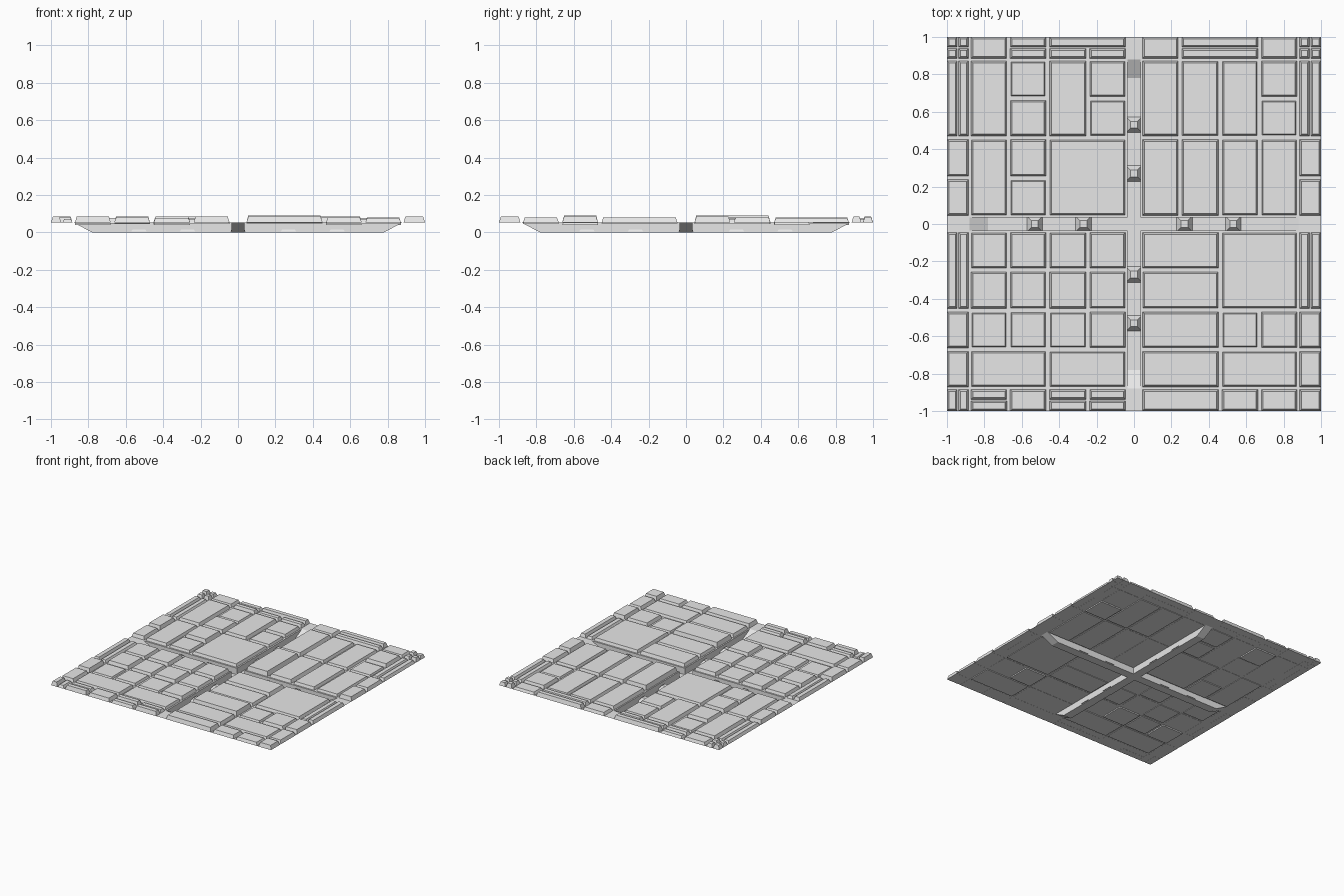
import bpy
import bmesh
from math import pi
from mathutils import Matrix, Vector

cube = bpy.data.objects.get("Cube")
if cube:
    bpy.data.objects.remove(cube, do_unlink=True)

stone = bpy.data.materials.new("grey_stone")
stone.use_nodes = True
GREY = (0.8, 0.8, 0.8, 1)
stone.diffuse_color = GREY
stone.node_tree.nodes["Principled BSDF"].inputs["Base Color"].default_value = GREY


def make_object(name, bm):
    bmesh.ops.remove_doubles(bm, verts=bm.verts, dist=0.0005)
    mesh = bpy.data.meshes.new(name)
    bm.to_mesh(mesh)
    bm.free()
    mesh.materials.append(stone)
    obj = bpy.data.objects.new(name, mesh)
    bpy.context.collection.objects.link(obj)
    return obj


def add_slab(bm, x, y, z, inset):
    """Slab over ranges x, y, z whose top is drawn in on all sides."""
    rings = []
    for height, d in ((z[0], 0), (z[1], inset)):
        rings.append([bm.verts.new(p) for p in (
            (x[0] + d, y[0] + d, height), (x[1] - d, y[0] + d, height),
            (x[1] - d, y[1] - d, height), (x[0] + d, y[1] - d, height))])
    low, high = rings
    bm.faces.new(low[::-1])
    bm.faces.new(high)
    for i in range(4):
        j = (i + 1) % 4
        bm.faces.new((low[i], low[j], high[j], high[i]))


# Bed: flat sheet with a sunken cross whose arms end in ramps
BED, W, FLOOR_END, RAMP_END = 0.053, 0.035, 0.78, 0.88
bed = bmesh.new()


def add_face(points, turn):
    bed.faces.new([bed.verts.new(turn @ Vector(p)) for p in points])


for k in range(4):
    turn = Matrix.Rotation(k * pi / 2, 3, "Z")
    add_face([(W, W, BED), (1, W, BED), (1, 1, BED), (W, 1, BED)], turn)
    add_face([(RAMP_END, -W, BED), (1, -W, BED), (1, W, BED), (RAMP_END, W, BED)], turn)
    add_face([(FLOOR_END, -W, 0), (RAMP_END, -W, BED), (RAMP_END, W, BED), (FLOOR_END, W, 0)], turn)
    add_face([(W, -W, 0), (FLOOR_END, -W, 0), (FLOOR_END, W, 0), (W, W, 0)], turn)
    for side in (1, -1):
        wall = [(W, side * W, 0), (FLOOR_END, side * W, 0),
                (RAMP_END, side * W, BED), (W, side * W, BED)]
        add_face(wall[::side], turn)
add_face([(-W, -W, 0), (W, -W, 0), (W, W, 0), (-W, W, 0)], Matrix.Identity(3))
make_object("channelled_bed", bed)

# Channel blocks: two small tapered blocks in every arm
blocks = bmesh.new()
for sign in (1, -1):
    for centre in (0.27, 0.53):
        along = (sign * centre - 0.042, sign * centre + 0.042)
        across = (-0.042, 0.042)
        add_slab(blocks, along, across, (0.004, 0.04), 0.024)
        add_slab(blocks, across, along, (0.004, 0.04), 0.024)
make_object("channel_blocks", blocks)

# Paving plan: equal neighbouring letters form one tile, the letter sets its height
PLAN = [
    "dcbadd.bddadc",
    "cdbcbc.bccacd",
    "bacscb.cbacab",
    "baccca.cbasab",
    "ddbdbb.ecbacc",
    "ccbabb.ecbadd",
    ".............",
    "cabcbc.ccbbac",
    "cacbcb.bbbbac",
    "ddsasc.eescdd",
    "ccbbaa.ccaacc",
    "dabcdb.ddcbdd",
    "dadcbd.ddcbdd",
]
TOP = {"s": 0.068, "a": 0.073, "b": 0.076, "c": 0.08, "d": 0.085, "e": 0.09}
half = [(0.045, 0.237), (0.255, 0.452), (0.47, 0.662), (0.68, 0.872), (0.885, 0.938), (0.945, 1)]
spans = [(-b, -a) for a, b in reversed(half)] + [(0, 0)] + half
N = len(PLAN)
used = set()
field, border = bmesh.new(), bmesh.new()

for r in range(N):
    for c in range(N):
        key = PLAN[r][c]
        if key == "." or (r, c) in used:
            continue

        def free(row, col):
            return row < N and col < N and PLAN[row][col] == key and (row, col) not in used

        c2, r2 = c, r
        while free(r, c2 + 1):
            c2 += 1
        while all(free(r2 + 1, col) for col in range(c, c2 + 1)):
            r2 += 1
        used.update((i, j) for i in range(r, r2 + 1) for j in range(c, c2 + 1))
        x = (spans[c][0], spans[c2][1])
        y = (-spans[r2][1], -spans[r][0])
        edge = min(r, c) < 2 or max(r2, c2) > N - 3
        bottom = 0.052 if edge else min(0.051, TOP[key] - 0.029)
        add_slab(border if edge else field, x, y, (bottom, TOP[key]), 0.01)

make_object("field_tiles", field)
make_object("border_tiles", border)
